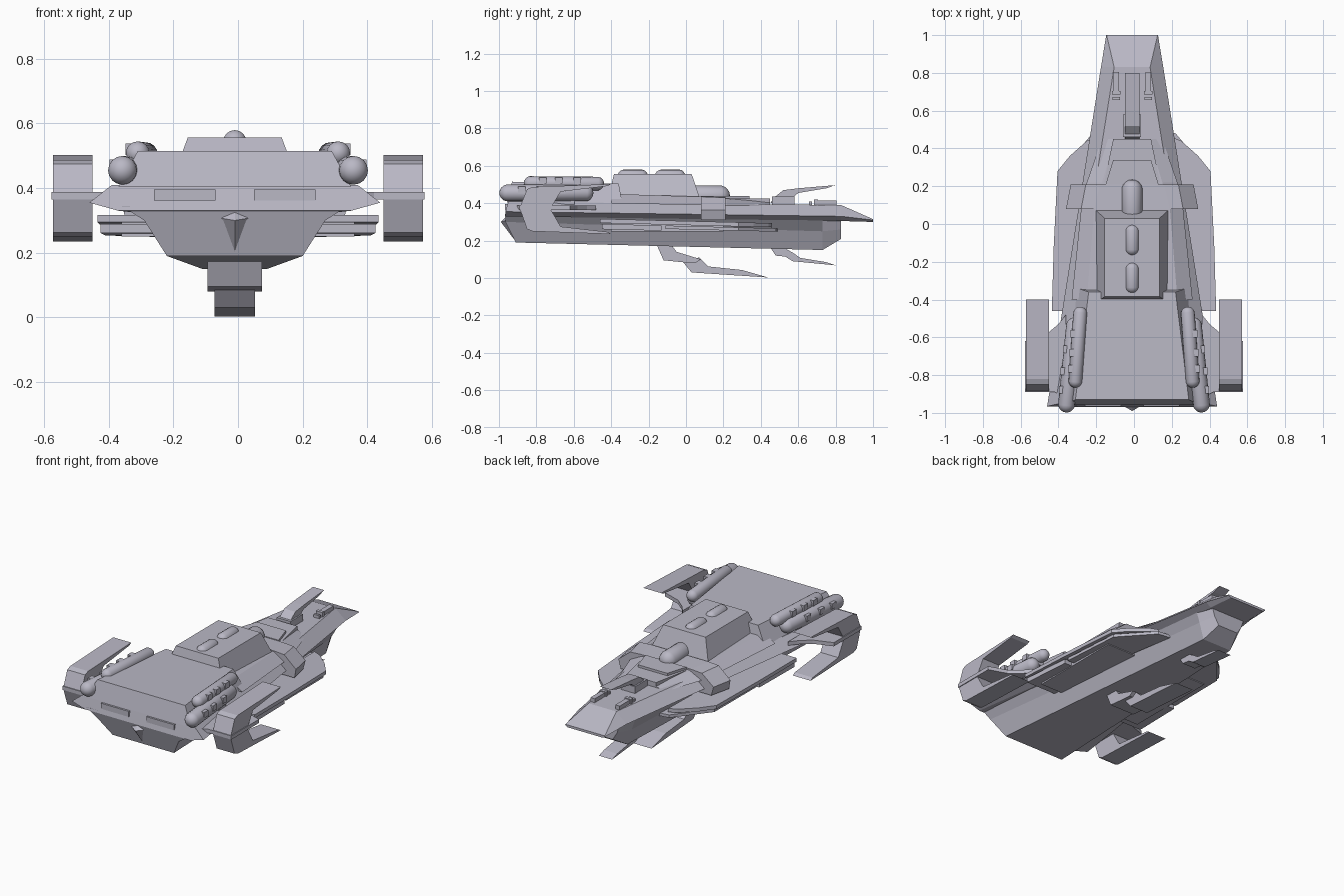
import bpy, bmesh
from mathutils import Vector, Matrix

if "Cube" in bpy.data.objects:
    bpy.data.objects.remove(bpy.data.objects["Cube"])

COLOUR = (0.49, 0.48, 0.56, 1)
mat = bpy.data.materials.new("pale_lavender_grey")
mat.use_nodes = True
mat.diffuse_color = COLOUR
mat.node_tree.nodes["Principled BSDF"].inputs["Base Color"].default_value = COLOUR
CX = -0.01  # hull centreline


def finish(name, bm, x=0.0, smooth=False):
    bmesh.ops.recalc_face_normals(bm, faces=bm.faces)
    mesh = bpy.data.meshes.new(name)
    bm.to_mesh(mesh)
    bm.free()
    mesh.materials.append(mat)
    obj = bpy.data.objects.new(name, mesh)
    bpy.context.collection.objects.link(obj)
    obj.location.x = x
    if smooth:
        for p in mesh.polygons:
            p.use_smooth = True
    return obj


def loft(name, rings):
    """Skin half sections (x, y, z), mirrored across the centreline."""
    bm = bmesh.new()
    loops = []
    for half in rings:
        ring = half + [(-x, y, z) for x, y, z in reversed(half)]
        loops.append([bm.verts.new(p) for p in ring])
    n = len(loops[0])
    for a, b in zip(loops, loops[1:]):
        for i in range(n):
            bm.faces.new((a[i], a[(i + 1) % n], b[(i + 1) % n], b[i]))
    bm.faces.new(loops[0])
    bm.faces.new(loops[-1])
    return finish(name, bm, CX)


def section(y, *pts):
    return [(x, y, z) for x, z in pts]


def prism(name, pts, lo, hi, axis="x", x=0.0, slope=0.0):
    """Extrude a (y, z) profile along x, or an (x, y) outline along z."""
    bm = bmesh.new()
    put = (lambda p, t: (t, *p)) if axis == "x" else (lambda p, t: (*p, t - slope * p[1]))
    a = [bm.verts.new(put(p, lo)) for p in pts]
    b = [bm.verts.new(put(p, hi)) for p in pts]
    bm.faces.new(a)
    bm.faces.new(b)
    for i in range(len(pts)):
        j = (i + 1) % len(pts)
        bm.faces.new((a[i], a[j], b[j], b[i]))
    return finish(name, bm, x)


def box(name, c, size, x=0.0):
    bm = bmesh.new()
    bmesh.ops.create_cube(bm, size=1, matrix=Matrix.Translation(c) @ Matrix.Diagonal((*size, 1)))
    return finish(name, bm, x)


def capsule(name, p0, p1, r, x=0.0):
    p0, p1 = Vector(p0), Vector(p1)
    d = p1 - p0
    bm = bmesh.new()
    bmesh.ops.create_uvsphere(bm, u_segments=16, v_segments=9, radius=r)
    for v in bm.verts:
        if v.co.z > 0:
            v.co.z += d.length
    bm.transform(Matrix.Translation(p0) @ d.to_track_quat("Z", "Y").to_matrix().to_4x4())
    return finish(name, bm, x, True)


# Main hull
loft("lower_hull", [
    [(.35, -.965, .345), (.28, -.965, .30), (.21, -.91, .19)],
    section(.73, (.155, .325), (.13, .25), (.10, .15)),
    section(.83, (.12, .32), (.10, .26), (.07, .21))])
loft("main_deck", [
    [(.38, -.95, .41), (.45, -.965, .355), (.36, -.968, .33)],
    section(.83, (.095, .39), (.165, .33), (.13, .305)),
    section(1, (.135, .315), (.137, .31), (.12, .30))])
loft("front_superstructure", [
    [(.30, -.93, .515), (.36, -.958, .405)],
    [(.23, -.36, .505), (.29, -.34, .40)]])
loft("mid_deck", [
    section(-.40, (.24, .45), (.32, .40)),
    section(.08, (.20, .435), (.27, .39)),
    section(.22, (.16, .425), (.24, .385)),
    section(.45, (.09, .405), (.16, .385))])
loft("hull_collar", [
    section(.08, (.20, .44), (.27, .435), (.35, .365), (.34, .31)),
    section(.21, (.17, .435), (.245, .43), (.325, .365), (.31, .31))])

# Central tower and its domes
loft("tower", [
    [(.145, -.385, .557), (.20, -.42, .41)],
    [(.145, .03, .557), (.20, .08, .41)]])
capsule("roof_dome_front", (0, -.33, .543), (0, -.24, .543), .037, CX)
capsule("roof_dome_back", (0, -.13, .543), (0, -.04, .543), .037, CX)
capsule("sensor_dome", (0, .05, .44), (0, .18, .44), .055, CX)

# Stepped plates and aft details
prism("step_plate", [(-.14, .21), (.14, .21), (.10, .34), (-.10, .34)], .40, .44, "z", CX)
prism("step_plate_low", [(-.15, .21), (.15, .21), (.10, .45), (-.10, .45)], .38, .425, "z", CX)
box("fin_base", (0, .52, .41), (.095, .12, .05), CX)
prism("upper_fin", [(.45, .40), (.47, .43), (.52, .47), (.60, .48), (.80, .497),
                    (.75, .48), (.60, .455), (.57, .43), (.53, .40)], -.038, .038, "x", CX)
for s in (-1, 1):
    box("aft_rail", (s * .085, .75, .395), (.03, .11, .04), CX)
    box("aft_rail_foot", (s * .085, .695, .395), (.045, .02, .05), CX)
    box("aft_stud", (s * .085, .665, .395), (.04, .015, .03), CX)

# Ventral fins
prism("ventral_fin_root", [(-.16, .185), (-.12, .095), (0, .083), (.05, .08), (.08, .10),
                           (-.05, .14), (-.08, .18)], -.085, .085, "x", CX)
prism("ventral_fin_blade", [(-.02, .09), (.03, .03), (.44, .003), (.30, .043), (.12, .062),
                            (.07, .11)], -.062, .062, "x", CX)
prism("ventral_fin_aft", [(.45, .165), (.48, .12), (.53, .115), (.57, .09), (.80, .068),
                          (.75, .085), (.61, .108), (.58, .13), (.52, .165)], -.045, .045, "x", CX)

# Bow wedge
bm = bmesh.new()
base = [bm.verts.new(p) for p in ((.06, -.955, .31), (0, -.955, .335), (-.06, -.955, .31), (0, -.91, .195))]
apex = bm.verts.new((0, -.99, .30))
bm.faces.new(base)
for i in range(4):
    bm.faces.new((base[i], base[(i + 1) % 4], apex))
finish("bow_wedge", bm, CX)

# Paired parts
for s, side in ((-1, "right"), (1, "left")):
    def flip(pts):
        return [(s * x, y) for x, y in pts]

    box(side + "_bow_panel", (s * .155, -.961, .379), (.19, .012, .034), CX)

    # Side sponson plates
    prism(side + "_sponson_top", flip([(.20, .46), (.25, .44), (.34, .36), (.405, .28), (.425, -.12),
                                       (.435, -.46), (.25, -.46)]), .283, .305, "z", 0, .025)
    prism(side + "_sponson_front", flip([(.22, -.13), (.41, -.13), (.425, -.45), (.22, -.45)]),
          .25, .278, "z", 0, .025)
    prism(side + "_sponson_back", flip([(.14, .49), (.22, .48), (.39, .28), (.405, -.11), (.22, -.11)]),
          .26, .278, "z", 0, .025)
    box(side + "_sponson_core", (s * .25, -.10, .275), (.22, .60, .05))

    # Wing pods, open towards the stern
    prism(side + "_wing_pod", [(-.89, .375), (-.85, .475), (-.82, .487), (-.40, .503), (-.42, .492),
                               (-.67, .462), (-.725, .37), (-.67, .275), (-.42, .247), (-.40, .235),
                               (-.82, .25), (-.85, .262)], s * .45, s * .572)
    prism(side + "_wing_pylon", flip([(.36, -.48), (.40, -.53), (.46, -.58), (.577, -.62),
                                      (.577, -.89), (.42, -.89), (.36, -.92)]), .365, .388, "z")

    # Launch tubes with clips
    for label, p0, p1, r in (("outer", (.357, -.953, .455), (.315, -.54, .455), .045),
                             ("inner", (.31, -.83, .508), (.285, -.475, .505), .037)):
        a, b = Vector((s * p0[0], *p0[1:])), Vector((s * p1[0], *p1[1:]))
        capsule(f"{side}_{label}_tube", a, b, r)
        for t in (.18, .42, .70):
            c = a.lerp(b, t)
            box(f"{side}_{label}_clip", c + Vector((s * r * .75, 0, r * .35)), (.03, .04, .035))
        box(f"{side}_{label}_cradle", a.lerp(b, .5) - Vector((s * .02, 0, r * .8)), (.04, .30, .05))
